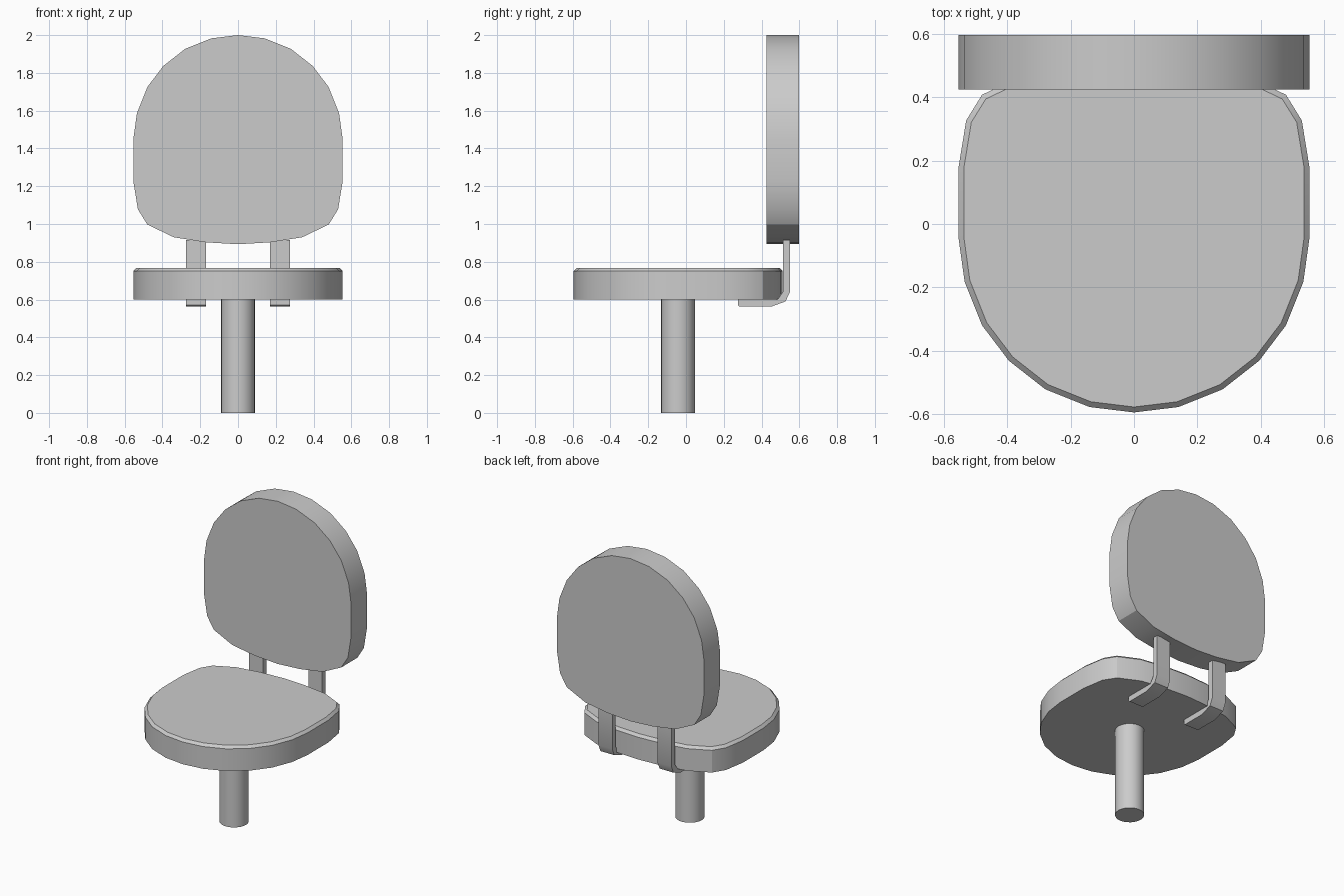
import bpy, bmesh, math
from mathutils import Vector

if "Cube" in bpy.data.objects:
    bpy.data.objects.remove(bpy.data.objects["Cube"])

# Right half of the cushion outline: (x, distance from the rounded end)
HALF = [(0, 0), (.14, .017), (.28, .073), (.395, .163), (.48, .275), (.535, .413),
        (.554, .55), (.554, .775), (.53, .922), (.48, 1.003), (.34, 1.07),
        (.17, 1.097), (0, 1.107)]
OUTLINE = HALF + [(-x, d) for x, d in HALF[-2:0:-1]]


def finish(obj):
    bpy.ops.object.select_all(action='DESELECT')
    obj.select_set(True)
    bpy.context.view_layer.objects.active = obj
    bpy.ops.object.shade_smooth_by_angle(angle=math.radians(30))


def prism(name, points, offset, rim=0):
    """Extrude a closed loop of points along offset, optionally chamfering the far rim."""
    bm = bmesh.new()
    base = bm.faces.new([bm.verts.new(p) for p in points])
    ext = bmesh.ops.extrude_face_region(bm, geom=[base], use_keep_orig=True)
    moved = [v for v in ext['geom'] if isinstance(v, bmesh.types.BMVert)]
    bmesh.ops.translate(bm, verts=moved, vec=Vector(offset))
    bmesh.ops.recalc_face_normals(bm, faces=bm.faces)
    if rim:
        top = set(moved)
        edges = [e for e in bm.edges if all(v in top for v in e.verts)]
        bmesh.ops.bevel(bm, geom=edges, offset=rim, segments=1, affect='EDGES')
    mesh = bpy.data.meshes.new(name)
    bm.to_mesh(mesh)
    bm.free()
    obj = bpy.data.objects.new(name, mesh)
    bpy.context.collection.objects.link(obj)
    finish(obj)
    return obj


# Cushions share one outline
prism("seat", [(x, d - .595, .6) for x, d in OUTLINE], (0, 0, .168), rim=.017)
prism("backrest", [(x, .425, 2 - d) for x, d in OUTLINE], (0, .172, 0))

# Bent brackets joining the seat underside to the backrest
BRACKET = [(.275, .602), (.275, .57), (.285, .562), (.45, .562), (.527, .59), (.55, .64),
           (.55, .915), (.513, .915), (.513, .642), (.488, .605), (.44, .602)]
for side, x in (("left", -.275), ("right", .17)):
    prism(side + "_bracket", [(x, y, z) for y, z in BRACKET], (.105, 0, 0))

# Support post
bpy.ops.mesh.primitive_cylinder_add(vertices=24, radius=.09, depth=.61,
                                    location=(0, -.042, .305))
post = bpy.context.object
post.name = "post"
finish(post)
